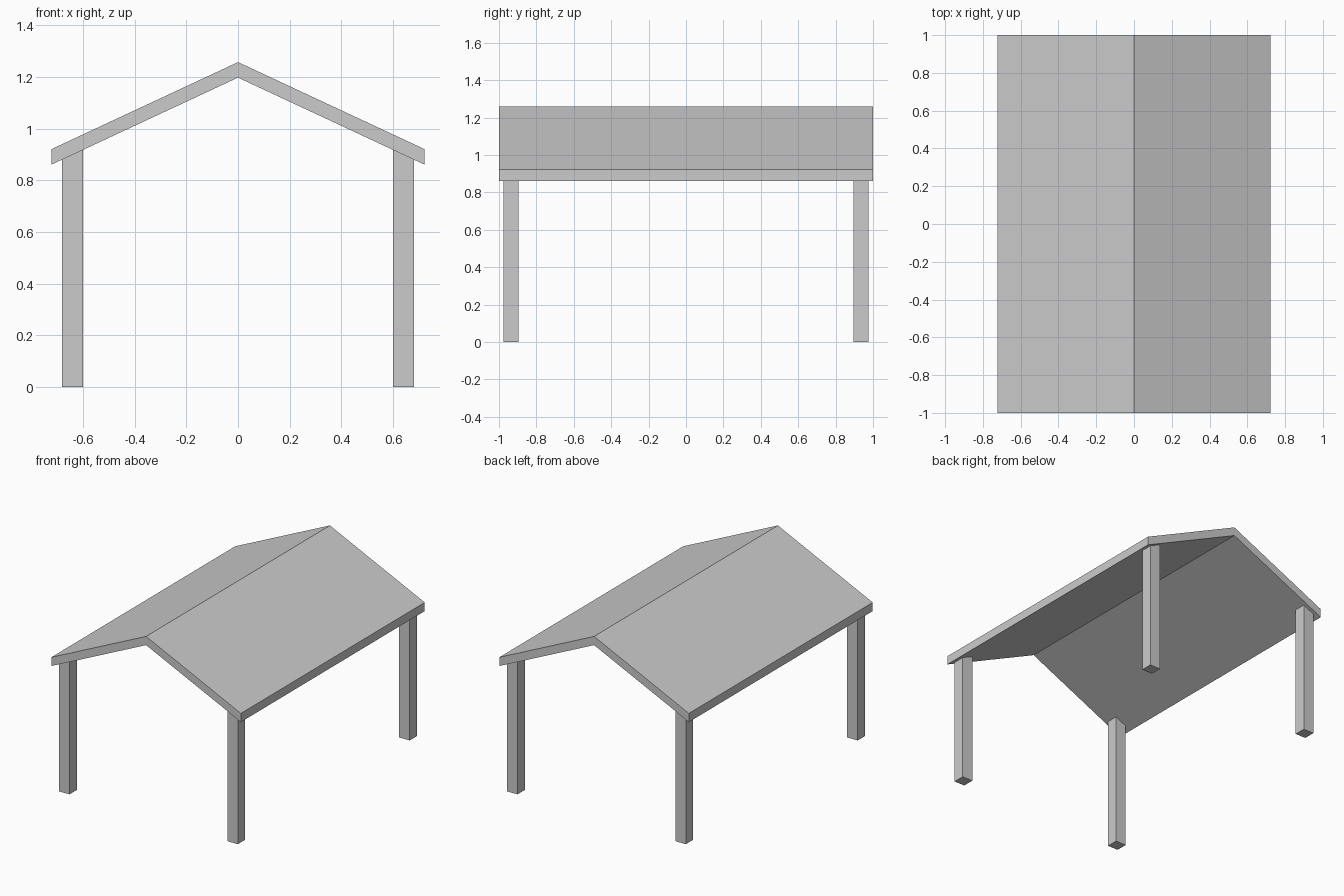
import bpy, bmesh, math

if "Cube" in bpy.data.objects:
    bpy.data.objects.remove(bpy.data.objects["Cube"])

SLOPE = math.tan(math.radians(25))
HALF_W, HALF_L = 0.722, 1.0
RIDGE_TOP, RIDGE_UNDER = 1.258, 1.198


def extrude_profile(name, points, y0, y1):
    """Solid made by sweeping an x-z outline from y0 to y1."""
    bm = bmesh.new()
    face = bm.faces.new([bm.verts.new((x, y0, z)) for x, z in points])
    swept = bmesh.ops.extrude_face_region(bm, geom=[face])["geom"]
    moved = [v for v in swept if isinstance(v, bmesh.types.BMVert)]
    bmesh.ops.translate(bm, verts=moved, vec=(0, y1 - y0, 0))
    bmesh.ops.recalc_face_normals(bm, faces=bm.faces)
    mesh = bpy.data.meshes.new(name)
    bm.to_mesh(mesh)
    bm.free()
    obj = bpy.data.objects.new(name, mesh)
    bpy.context.collection.objects.link(obj)
    return obj


def under(x):
    return RIDGE_UNDER - SLOPE * abs(x)


# Gabled roof slab
thick = RIDGE_TOP - RIDGE_UNDER
extrude_profile("roof", [
    (-HALF_W, under(HALF_W)), (0, RIDGE_UNDER), (HALF_W, under(HALF_W)),
    (HALF_W, under(HALF_W) + thick), (0, RIDGE_TOP),
    (-HALF_W, under(HALF_W) + thick)], -HALF_L, HALF_L)

# Corner posts, tops cut to the roof slope
X_IN, X_OUT, Y_IN, Y_OUT = 0.601, 0.681, 0.895, 0.975
for side, sx in (("left", -1), ("right", 1)):
    outline = [(sx * X_IN, 0), (sx * X_OUT, 0),
               (sx * X_OUT, under(X_OUT)), (sx * X_IN, under(X_IN))]
    for end, sy in (("front", -1), ("back", 1)):
        extrude_profile(f"{end}_{side}_post", outline, sy * Y_IN, sy * Y_OUT)
